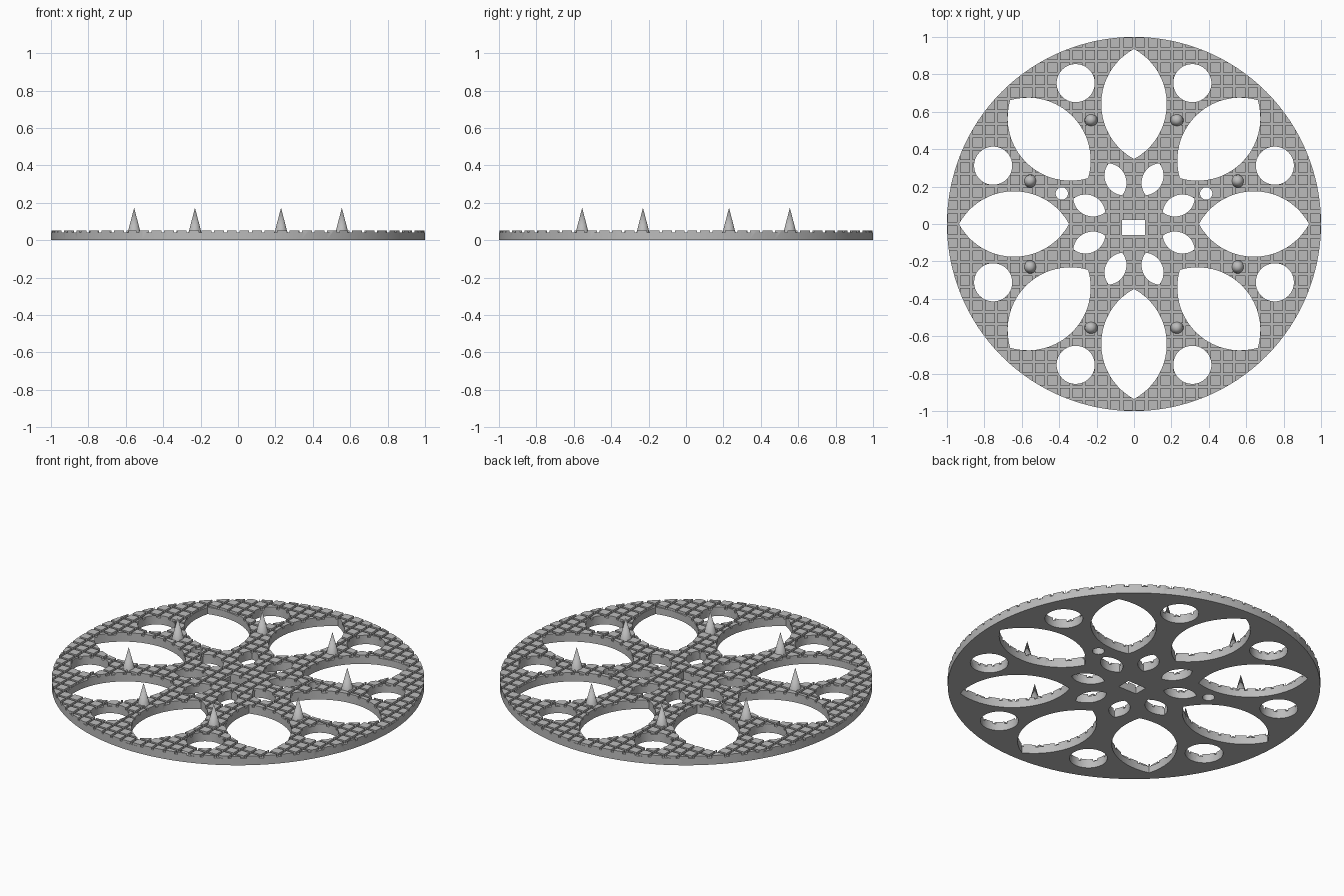
import bpy, bmesh, math

if "Cube" in bpy.data.objects:
    bpy.data.objects.remove(bpy.data.objects["Cube"], do_unlink=True)

TOP, FLOOR = 0.053, 0.04          # tile tops and groove bottoms
PITCH, GROOVE = 0.067, 0.014

grey = bpy.data.materials.new("plain grey")
grey.use_nodes = True
grey.diffuse_color = (0.5, 0.5, 0.5, 1)
grey.node_tree.nodes["Principled BSDF"].inputs["Base Color"].default_value = (0.5, 0.5, 0.5, 1)


def prism(bm, points, z0, z1):
    """Closed upright prism over a counter-clockwise outline."""
    low = [bm.verts.new((x, y, z0)) for x, y in points]
    high = [bm.verts.new((x, y, z1)) for x, y in points]
    bm.faces.new(low[::-1])
    bm.faces.new(high)
    n = len(points)
    for i in range(n):
        j = (i + 1) % n
        bm.faces.new((low[i], low[j], high[j], high[i]))


def circle(cx, cy, r, n):
    return [(cx + r * math.cos(math.tau * i / n), cy + r * math.sin(math.tau * i / n)) for i in range(n)]


def box(x0, x1, y0, y1):
    return [(x0, y0), (x1, y0), (x1, y1), (x0, y1)]


def petal(inner, outer, half_width, angle, n=20):
    """Pointed lens of two arcs, lying along a radius."""
    mid, half = (inner + outer) / 2, (outer - inner) / 2
    r = (half ** 2 + half_width ** 2) / (2 * half_width)
    sweep = math.asin(half / r)
    pts = []
    for side in (-1, 1):
        for i in range(n):
            a = sweep * (2 * i / n - 1)
            u = -side * r * math.sin(a)
            v = side * (r * math.cos(a) - r + half_width)
            pts.append((mid + u, v))
    c, s = math.cos(angle), math.sin(angle)
    return [(x * c - y * s, x * s + y * c) for x, y in pts]


def make(name, bm):
    mesh = bpy.data.meshes.new(name)
    bmesh.ops.recalc_face_normals(bm, faces=bm.faces[:])
    bm.to_mesh(mesh)
    bm.free()
    mesh.materials.append(grey)
    ob = bpy.data.objects.new(name, mesh)
    bpy.context.collection.objects.link(ob)
    return ob


def smooth(ob):
    bpy.ops.object.select_all(action="DESELECT")
    ob.select_set(True)
    bpy.context.view_layer.objects.active = ob
    bpy.ops.object.shade_smooth_by_angle(angle=math.radians(30))


# Round plate
bm = bmesh.new()
prism(bm, circle(0, 0, 1, 128), 0, TOP)
plate = make("plate", bm)

# Openings through the plate
bm = bmesh.new()
openings = [box(-0.063, 0.058, -0.058, 0.022)]
openings += [circle(x, 0.163, 0.033, 24) for x in (-0.386, 0.386)]
for k in range(8):
    a = math.radians(45 * k)
    b = a + math.radians(22.5)
    openings.append(petal(0.347, 0.936, 0.175, a))
    openings.append(petal(0.166, 0.352, 0.055, b, 12))
    openings.append(circle(0.815 * math.cos(b), 0.815 * math.sin(b), 0.102, 40))
for outline in openings:
    prism(bm, outline, -0.1, 0.2)
cutters = [make("openings_cutter", bm)]

# Grooves that leave square tiles standing
for name, across in (("lengthwise_grooves_cutter", False), ("crosswise_grooves_cutter", True)):
    bm = bmesh.new()
    for i in range(-15, 16):
        lo, hi = i * PITCH - GROOVE / 2, i * PITCH + GROOVE / 2
        prism(bm, box(-1.1, 1.1, lo, hi) if across else box(lo, hi, -1.1, 1.1), FLOOR, 0.1)
    cutters.append(make(name, bm))

for cutter in cutters:
    mod = plate.modifiers.new(cutter.name, "BOOLEAN")
    mod.operation = "DIFFERENCE"
    mod.solver = "EXACT"
    mod.object = cutter
bpy.context.view_layer.update()
cut = bpy.data.meshes.new_from_object(plate.evaluated_get(bpy.context.evaluated_depsgraph_get()))
plate.modifiers.clear()
plate.data = cut
for cutter in cutters:
    bpy.data.objects.remove(cutter, do_unlink=True)
smooth(plate)

# Spikes between the petals
for k in range(8):
    a = math.radians(45 * k + 22.5)
    bpy.ops.mesh.primitive_cone_add(vertices=24, radius1=0.035, radius2=0, depth=0.134,
                                    location=(0.601 * math.cos(a), 0.601 * math.sin(a), 0.106))
    spike = bpy.context.object
    spike.name = f"spike_{k + 1}"
    spike.data.materials.append(grey)
    smooth(spike)
